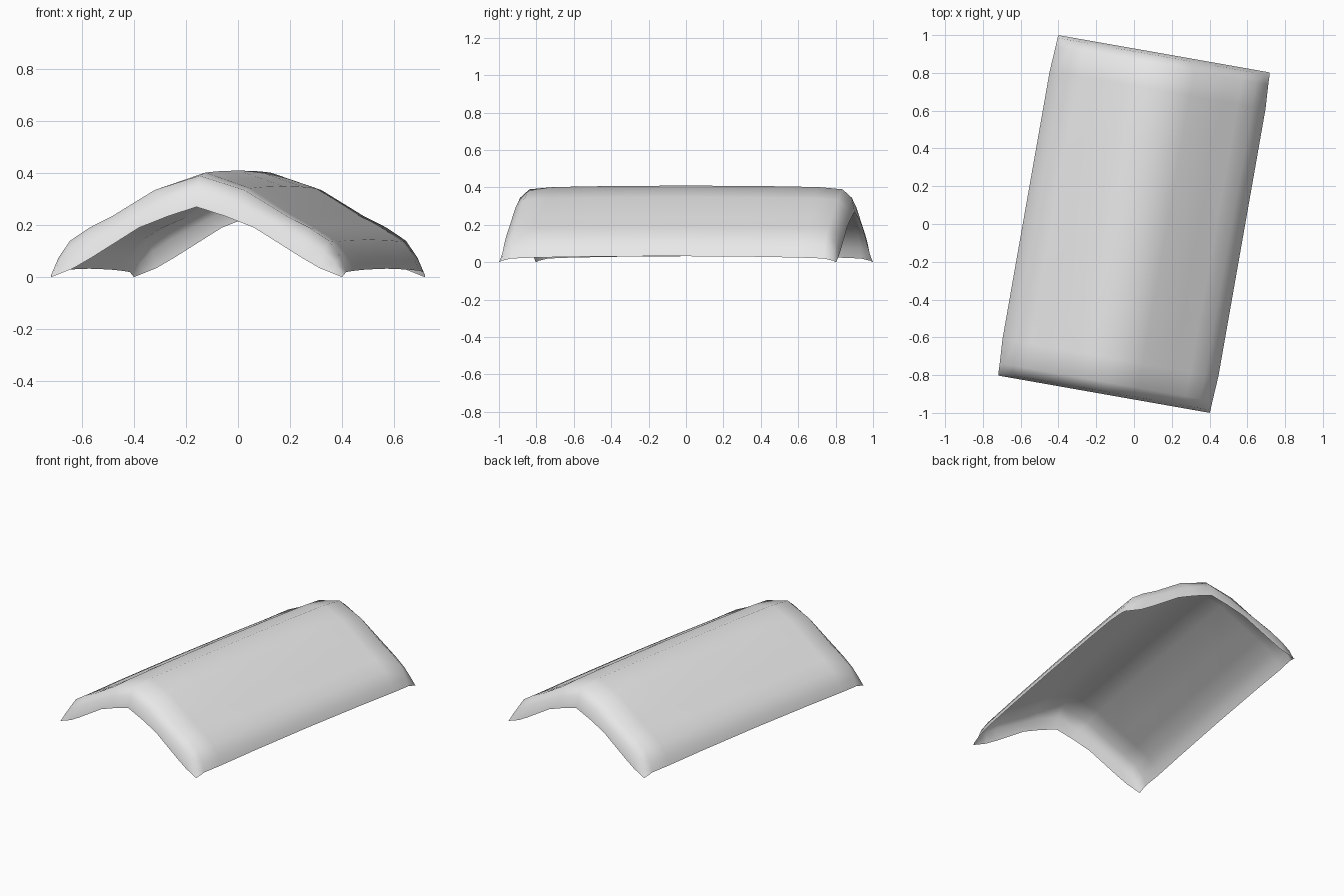
import bpy, bmesh, math

cube = bpy.data.objects.get("Cube")
if cube:
    bpy.data.objects.remove(cube)

# Half cross-sections as (distance from ridge, height), ridge to eave
RIM = [(0, .27), (.11, .235), (.225, .19), (.41, .075), (.48, .035), (.53, .015), (.568, 0)]
LIP = [(0, .345), (.14, .295), (.27, .225), (.42, .145), (.49, .10), (.54, .055), (.57, .008)]
SHOULDER = [(0, .39), (.175, .335), (.34, .235), (.43, .19), (.505, .14), (.55, .075), (.572, .02)]
MIDDLE = [(0, .41), (.175, .35), (.34, .245), (.43, .195), (.51, .145), (.56, .08), (.58, .033)]

# Sections from the middle out to one end, as (distance along ridge, profile)
HALF = [(.45, MIDDLE), (.72, MIDDLE), (.85, SHOULDER), (.9, LIP), (.915, RIM)]


def full(profile):
    """Mirror a half profile across the ridge."""
    return [(-u, z) for u, z in reversed(profile[1:])] + profile


def pale_grey():
    mat = bpy.data.materials.new("pale grey")
    mat.use_nodes = True
    colour = (.8, .8, .8, 1)
    mat.diffuse_color = colour
    mat.node_tree.nodes["Principled BSDF"].inputs["Base Color"].default_value = colour
    return mat


# Curved roof shell, lofted through the sections
sections = [(-v, p) for v, p in reversed(HALF)] + [(0, MIDDLE)] + HALF
bm = bmesh.new()
rows = []
for v, profile in sections:
    sag = .008 * (v / .72) ** 2 if profile is MIDDLE else 0
    rows.append([bm.verts.new((u, v, z - sag)) for u, z in full(profile)])
for a, b in zip(rows, rows[1:]):
    for i in range(len(a) - 1):
        bm.faces.new((a[i], a[i + 1], b[i + 1], b[i])).smooth = True

# Turn the shell slightly about the vertical axis
mesh = bpy.data.meshes.new("roof_shell")
bm.to_mesh(mesh)
bm.free()
mesh.materials.append(pale_grey())
shell = bpy.data.objects.new("roof_shell", mesh)
shell.rotation_euler.z = math.radians(-10)
bpy.context.collection.objects.link(shell)
